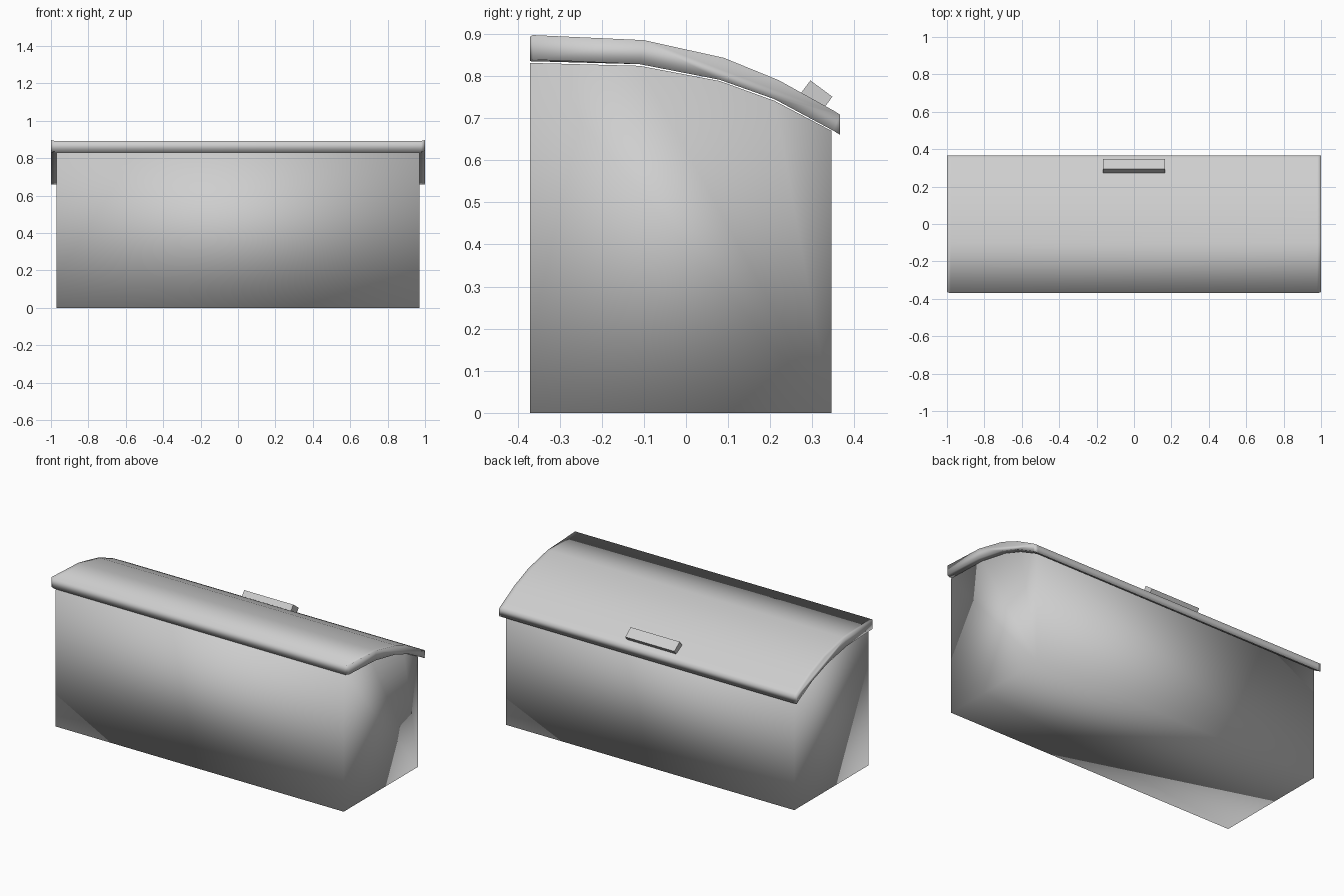
import bpy
import bmesh
from mathutils import Matrix, Vector

cube = bpy.data.objects.get("Cube")
if cube:
    bpy.data.objects.remove(cube, do_unlink=True)

# One light grey for the whole model
grey = bpy.data.materials.new("light_grey")
grey.use_nodes = True
grey.diffuse_color = (0.62, 0.62, 0.62, 1)
grey.node_tree.nodes["Principled BSDF"].inputs["Base Color"].default_value = grey.diffuse_color


def finish(name, bm, smooth):
    bmesh.ops.recalc_face_normals(bm, faces=bm.faces)
    mesh = bpy.data.meshes.new(name)
    bm.to_mesh(mesh)
    bm.free()
    mesh.materials.append(grey)
    for face in mesh.polygons:
        face.use_smooth = smooth
    obj = bpy.data.objects.new(name, mesh)
    bpy.context.collection.objects.link(obj)
    return obj


def loft(name, sections):
    """Skin matching (x, profile) sections and cap both ends."""
    bm = bmesh.new()
    rings = [[bm.verts.new((x, y, z)) for y, z in profile] for x, profile in sections]
    for a, b in zip(rings, rings[1:]):
        for i in range(len(a)):
            bm.faces.new((a[i - 1], a[i], b[i], b[i - 1]))
    bm.faces.new(rings[0])
    bm.faces.new(rings[-1])
    return finish(name, bm, True)


# Body: a box whose top follows the curve of the lid
body_profile = [(-0.37, 0), (0.345, 0), (0.345, 0.67), (0.21, 0.741),
                (0.08, 0.788), (-0.11, 0.824), (-0.37, 0.831)]
loft("body", [(-0.97, body_profile), (0.97, body_profile)])

# Lid: a thick curved sheet, its front corners slightly pulled in
lid_top = [(-0.37, 0.893), (-0.10, 0.885), (0.09, 0.843), (0.22, 0.79),
           (0.35, 0.718), (0.366, 0.708)]
lid_bottom = [(0.366, 0.66), (0.35, 0.67), (0.21, 0.745), (0.08, 0.791),
              (-0.11, 0.828), (-0.37, 0.835)]
lid_profile = lid_top + lid_bottom
lid_end = [(y + 0.006, z + 0.004) if y < -0.3 else (y, z) for y, z in lid_profile]
loft("lid", [(-1, lid_end), (-0.98, lid_profile), (0.98, lid_profile), (1, lid_end)])

# Handle: a flat tilted block on the low edge of the lid
bm = bmesh.new()
slope = Vector((0, 0.051, -0.038)).normalized()
normal = Vector((1, 0, 0)).cross(slope)
turn = Matrix((Vector((1, 0, 0)), slope, normal)).transposed().to_4x4()
place = Matrix.Translation((0, 0.308, 0.752)) @ turn
bmesh.ops.create_cube(bm, size=1, matrix=place @ Matrix.Diagonal((0.33, 0.065, 0.045, 1)))
finish("handle", bm, False)
